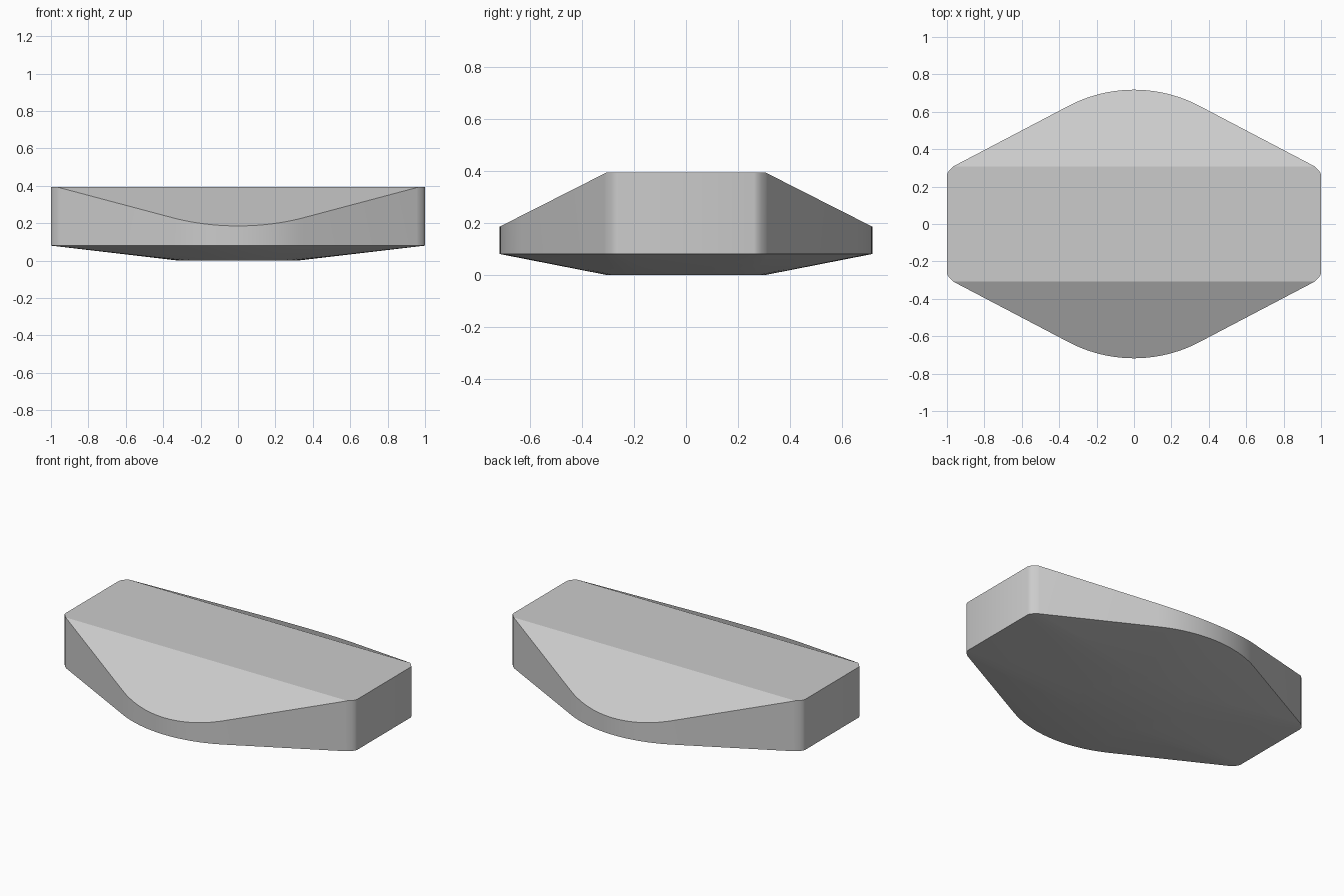
import bpy, bmesh, math

cube = bpy.data.objects.get("Cube")
if cube:
    bpy.data.objects.remove(cube, do_unlink=True)

RIM, TOP, SHOULDER, SLOPE = 0.08, 0.393, 0.308, 0.507
HALF_DEPTH, ARC_R, ARC_ANGLE, STEPS = 0.718, 0.75, math.radians(27.7), 10


def roof(y):
    """Height of the top: flat in the middle, sloping to front and back."""
    return TOP - SLOPE * max(0, abs(y) - SHOULDER)


# One quarter of the outline: rounded nose, straight flank, rounded corner
quarter = []
for i in range(STEPS + 1):
    a = ARC_ANGLE * i / STEPS
    quarter.append((ARC_R * math.sin(a), HALF_DEPTH - ARC_R * (1 - math.cos(a))))
quarter += [(0.955, SHOULDER + 0.006), (0.965, SHOULDER), (0.985, 0.29), (0.996, 0.275), (1.0, 0.262)]
outline = {(sx * x, sy * y) for x, y in quarter for sx in (1, -1) for sy in (1, -1)}

# Convex body: roof edge, lower rim and small flat base
bm = bmesh.new()
for x, y in sorted(outline):
    bm.verts.new((x, y, roof(y)))
    bm.verts.new((x, y, RIM))
for i in range(32):
    a = math.tau * i / 32
    bm.verts.new((0.32 * math.cos(a), 0.31 * math.sin(a), 0))
bmesh.ops.convex_hull(bm, input=bm.verts[:])
bmesh.ops.dissolve_limit(bm, angle_limit=math.radians(0.3), verts=bm.verts[:], edges=bm.edges[:])
bmesh.ops.recalc_face_normals(bm, faces=bm.faces[:])

mesh = bpy.data.meshes.new("body")
bm.to_mesh(mesh)
bm.free()
body = bpy.data.objects.new("body", mesh)
bpy.context.collection.objects.link(body)

# Plain grey
grey = bpy.data.materials.new("light grey")
grey.use_nodes = True
color = (0.6, 0.6, 0.6, 1)
grey.diffuse_color = color
grey.node_tree.nodes["Principled BSDF"].inputs["Base Color"].default_value = color
mesh.materials.append(grey)

# Smooth the curved walls, keep the main creases
bpy.ops.object.select_all(action="DESELECT")
body.select_set(True)
bpy.context.view_layer.objects.active = body
bpy.ops.object.shade_smooth_by_angle(angle=math.radians(25))
